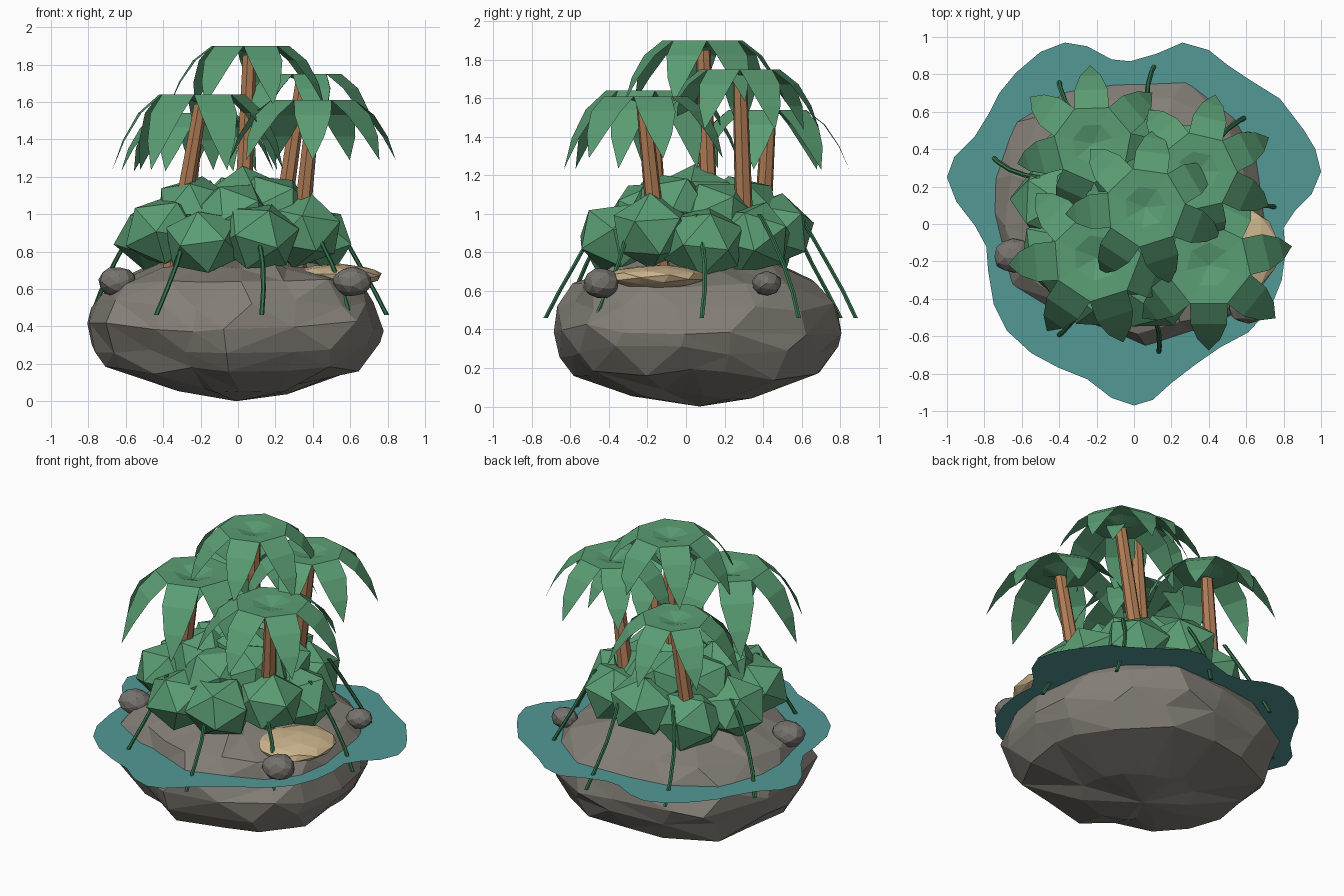
import bpy, bmesh, math, random
from mathutils import Vector, Matrix, Euler

if "Cube" in bpy.data.objects:
    bpy.data.objects.remove(bpy.data.objects["Cube"])

random.seed(7)


def mat(name, r, g, b):
    lin = [((c / 255 + 0.055) / 1.055) ** 2.4 for c in (r, g, b)]
    m = bpy.data.materials.new(name)
    m.diffuse_color = (*lin, 1)
    m.use_nodes = True
    m.node_tree.nodes["Principled BSDF"].inputs["Base Color"].default_value = m.diffuse_color
    return m


LEAF = mat("leaf green", 90, 157, 115)
VINE = mat("vine green", 52, 116, 78)
ROCK = mat("rock grey", 132, 127, 119)
STONE = mat("boulder grey", 118, 115, 110)
SAND = mat("sand", 206, 182, 142)
BARK = mat("bark brown", 176, 125, 86)
WATER = mat("water teal", 82, 153, 149)


def finish(name, bm, material):
    me = bpy.data.meshes.new(name)
    bm.to_mesh(me)
    bm.free()
    me.materials.append(material)
    ob = bpy.data.objects.new(name, me)
    bpy.context.collection.objects.link(ob)
    return ob


def blob(name, loc, size, sub, jitter, material):
    """Low-poly lump: randomly turned icosphere, squashed and roughened."""
    bm = bmesh.new()
    bmesh.ops.create_icosphere(bm, subdivisions=sub, radius=1)
    rot = Euler([random.uniform(0, 6.28) for _ in range(3)]).to_matrix()
    for v in bm.verts:
        p = rot @ v.co * random.uniform(1 - jitter, 1 + jitter)
        v.co = Vector(loc) + Vector([p[i] * size[i] for i in range(3)])
    return finish(name, bm, material)


def skin(bm, rings):
    """Bridge successive closed rings of vertices."""
    for a, b in zip(rings, rings[1:]):
        n = len(a)
        for i in range(n):
            j = (i + 1) % n
            bm.faces.new((a[i], a[j], b[j], b[i]))


def tube(name, path, radii, sides, material):
    """Sweep a polygon ring along a mostly vertical path."""
    bm = bmesh.new()
    rings = []
    for p, r in zip(path, radii):
        rings.append([bm.verts.new(Vector(p) + Vector((r * math.cos(a), r * math.sin(a), 0)))
                      for a in [i * math.tau / sides for i in range(sides)]])
    skin(bm, rings)
    bm.faces.new(rings[0][::-1])
    bm.faces.new(rings[-1])
    bmesh.ops.recalc_face_normals(bm, faces=bm.faces)
    return finish(name, bm, material)


# Island rock: jittered rings following an outline radius every 22.5 degrees
OUTLINE = [0.79, 0.80, 0.85, 0.85, 0.84, 0.86, 0.92, 0.86,
           0.82, 0.80, 0.68, 0.65, 0.71, 0.70, 0.80, 0.82]
LEVELS = [(0.065, 0.40), (0.165, 0.84), (0.285, 0.94), (0.4, 0.99), (0.52, 0.94),
          (0.64, 0.83), (0.735, 0.52)]
bm = bmesh.new()
rings = []
for k, (z, f) in enumerate(LEVELS):
    ring = []
    for i, R in enumerate(OUTLINE):
        a = math.tau * (i + random.uniform(-0.3, 0.3)) / 16
        r = R * f * random.uniform(0.965, 1.03)
        ring.append(bm.verts.new((r * math.cos(a), r * math.sin(a), z + random.uniform(-.03, .03))))
    rings.append(ring)
skin(bm, rings)
for ring, apex in ((rings[0], (-0.01, 0.07, 0)), (rings[-1], (0, 0.1, 0.78))):
    c = bm.verts.new(apex)
    for i in range(16):
        bm.faces.new((ring[i], ring[(i + 1) % 16], c))
bmesh.ops.triangulate(bm, faces=bm.faces)
bmesh.ops.recalc_face_normals(bm, faces=bm.faces)
finish("island_rock", bm, ROCK)

# Water sheet around the island
SHORE = [(1, .28), (.97, .4), (.91, .5), (.78, .67), (.62, .77), (.5, .85), (.4, .93), (.26, .97),
         (.12, .91), (-.02, .87), (-.12, .88), (-.25, .95), (-.37, .97), (-.5, .92), (-.63, .81),
         (-.72, .7), (-.77, .6), (-.85, .47), (-.96, .36), (-1, .25), (-.95, .12), (-.85, -.01),
         (-.79, -.12), (-.78, -.25), (-.75, -.43), (-.68, -.57), (-.55, -.69), (-.4, -.77),
         (-.25, -.83), (-.12, -.93), (0, -.97), (.1, -.94), (.2, -.85), (.33, -.75), (.46, -.66),
         (.61, -.58), (.73, -.45), (.79, -.3), (.81, -.15), (.8, -.02), (.86, .07), (.95, .16)]
bm = bmesh.new()
bm.faces.new([bm.verts.new((x, y, 0.55)) for x, y in SHORE])
bmesh.ops.triangulate(bm, faces=bm.faces)
finish("water_sheet", bm, WATER)

# Sand patch and boulders
blob("sand_patch", (0.53, -0.15, 0.67), (0.245, 0.26, 0.065), 2, 0.03, SAND)
for n, (x, y, z, r) in enumerate([(-0.645, -0.17, 0.64, 0.1), (0.61, -0.44, 0.64, 0.1),
                                  (0.61, 0.42, 0.64, 0.08)]):
    blob(f"boulder_{n + 1}", (x, y, z), (r * 1.05, r * 0.95, r * 0.8), 2, 0.05, STONE)

# Bushes: outer ring, inner ring and a top one
bushes = []
for i in range(9):
    a = math.radians(40 * i + 8)
    bushes.append((-0.02 + 0.43 * math.cos(a), 0.04 + 0.415 * math.sin(a),
                   0.88 + 0.03 * (i % 3 - 1), 0.225))
for i in range(6):
    a = math.radians(60 * i + 30)
    bushes.append((-0.02 + 0.24 * math.cos(a), 0.04 + 0.24 * math.sin(a), 0.99 + 0.03 * (i % 2), 0.225))
bushes.append((0.04, 0.05, 1.07, 0.22))
for n, (x, y, z, r) in enumerate(bushes):
    blob(f"bush_{n + 1}", (x, y, z), (r, r, r * 0.88), 1, 0.04, LEAF)

# Vines hanging from the bushes into the water: angle and end radius
for n, (deg, R) in enumerate([(6, 0.80), (43, 0.86), (82, 0.89), (117, 0.90), (154, 0.87),
                              (235, 0.76), (280, 0.74), (322, 0.76)]):
    c, s = math.cos(math.radians(deg)), math.sin(math.radians(deg))
    prof = [(R - 0.30, 1.0), (R - 0.23, 0.88), (R - 0.15, 0.74), (R - 0.07, 0.6), (R, 0.46)]
    path = [(r * c - s * 0.03 * math.sin(k * 0.8), r * s + c * 0.03 * math.sin(k * 0.8), z)
            for k, (r, z) in enumerate(prof)]
    tube(f"vine_{n + 1}", path, [0.013] * 5, 6, VINE)

# Palm leaf sections: reach, height, half width
SECTIONS = [(0.0, -0.04, 0.012), (0.11, -0.005, 0.06), (0.21, 0.0, 0.102),
            (0.32, -0.085, 0.10), (0.405, -0.21, 0.062), (0.465, -0.345, 0.0)]


def crown(name, top, turn, scale, droop):
    bm = bmesh.new()
    for k in range(7):
        m = (Matrix.Translation(top) @ Matrix.Rotation(math.radians(turn + k * 360 / 7), 4, 'Z')
             @ Matrix.Diagonal((scale, scale, scale * droop, 1)))
        rows = []
        for r, z, w in SECTIONS:
            pts = [(r, 0, z)] if w == 0 else [(r, -w, z), (r, w, z)]
            rows.append([bm.verts.new(m @ Vector(p)) for p in pts])
        for a, b in zip(rows, rows[1:]):
            bm.faces.new((a[0], *b, a[1]))
    return finish(name, bm, LEAF)


# Palms: base xy, top xyz, crown turn, crown scale, leaf droop
PALMS = [((-0.36, -0.13), (-0.20, -0.18, 1.64), -124, 1.02, 1.15),
         ((0.01, 0.13), (0.06, 0.09, 1.90), 82, 0.92, 1.0),
         ((0.19, 0.31), (0.34, 0.28, 1.75), 77, 0.91, 1.0),
         ((0.31, -0.13), (0.40, -0.22, 1.61), -90, 0.98, 0.95),
         ((-0.32, 0.38), (-0.22, 0.43, 1.54), 92, 0.9, 1.0)]
for n, ((bx, by), (tx, ty, tz), turn, sc, dr) in enumerate(PALMS):
    path, radii = [], []
    for k in range(6):
        t = k / 5
        path.append((bx + (tx - bx) * t, by + (ty - by) * t, 0.68 + (tz - 0.05 - 0.68) * t))
        radii.append(0.052 - 0.014 * t)
    tube(f"palm_trunk_{n + 1}", path, radii, 7, BARK)
    crown(f"palm_leaves_{n + 1}", (tx, ty, tz), turn, sc, dr)
